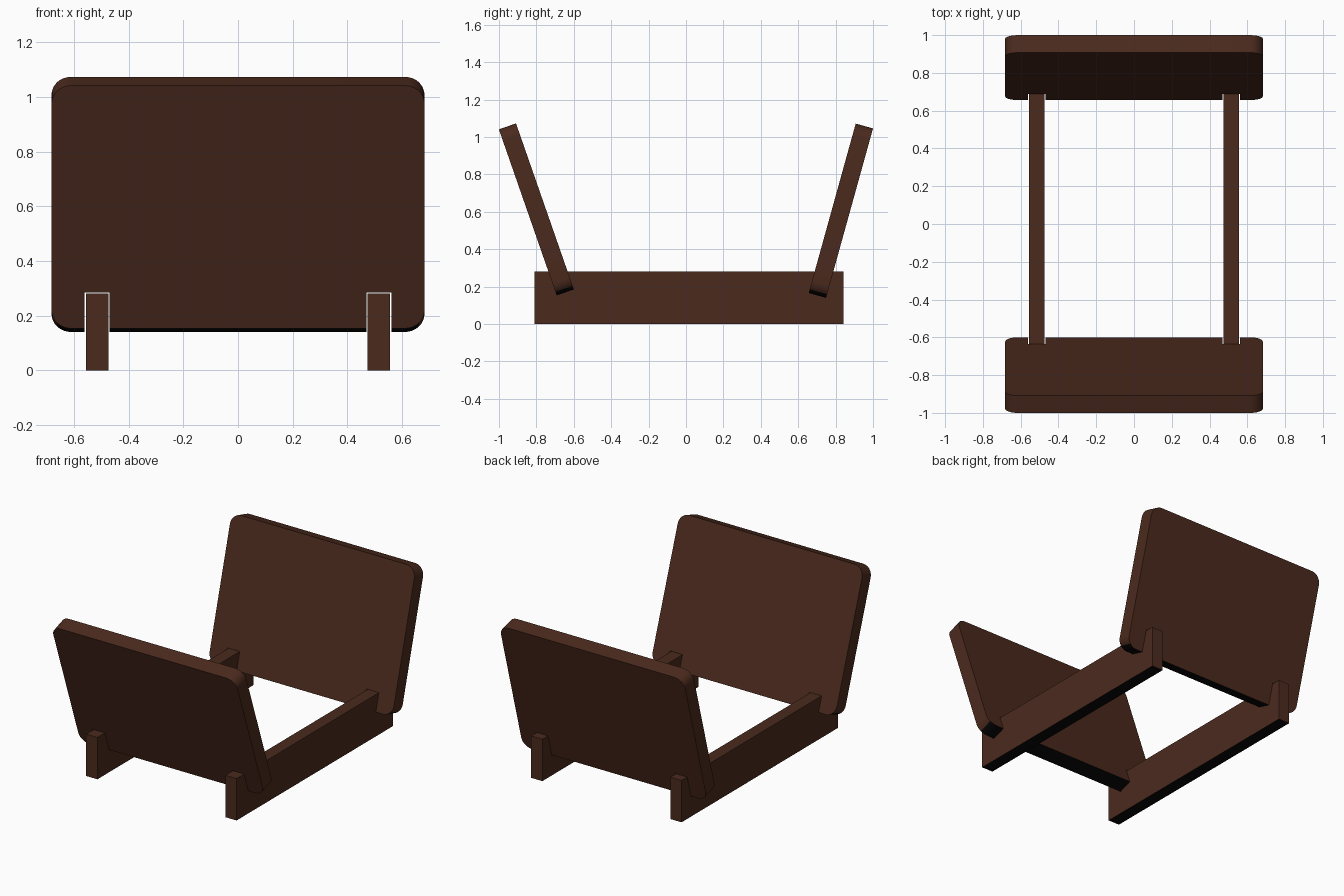
import bpy, bmesh, math
from mathutils import Matrix, Vector

if "Cube" in bpy.data.objects:
    bpy.data.objects.remove(bpy.data.objects["Cube"])


def material(name, rgb):
    mat = bpy.data.materials.new(name)
    mat.diffuse_color = (*rgb, 1)
    mat.use_nodes = True
    mat.node_tree.nodes["Principled BSDF"].inputs["Base Color"].default_value = mat.diffuse_color
    return mat


wood = material("dark brown wood", (0.07, 0.023, 0.0125))
black = material("black underside", (0.002, 0.002, 0.002))

RAIL_X, RAIL_W, RAIL_H = 0.515, 0.083, 0.28
GAP = 0.004


def add_object(name, bm):
    bmesh.ops.recalc_face_normals(bm, faces=bm.faces)
    mesh = bpy.data.meshes.new(name)
    bm.to_mesh(mesh)
    bm.free()
    mesh.materials.append(wood)
    mesh.materials.append(black)
    obj = bpy.data.objects.new(name, mesh)
    bpy.context.collection.objects.link(obj)
    return obj


def blacken_underside(obj):
    # faces that point down are black
    for p in obj.data.polygons:
        p.material_index = 1 if p.normal.z < -0.65 else 0


def box(name, lo, hi):
    lo, hi = Vector(lo), Vector(hi)
    bm = bmesh.new()
    bmesh.ops.create_cube(bm, size=1, matrix=Matrix.Translation((lo + hi) / 2)
                          @ Matrix.Diagonal((*(hi - lo), 1)))
    return add_object(name, bm)


def panel(name, y, z, tilt, thick, width=1.364, height=0.94, r=0.07, steps=8):
    # rounded rectangle outline, extruded and tilted about x
    bm = bmesh.new()
    pts = []
    for i, (sx, sz) in enumerate(((1, 1), (-1, 1), (-1, -1), (1, -1))):
        for k in range(steps + 1):
            a = math.pi / 2 * (i + k / steps)
            pts.append((sx * (width / 2 - r) + r * math.cos(a), -thick / 2,
                        sz * (height / 2 - r) + r * math.sin(a)))
    face = bm.faces.new([bm.verts.new(p) for p in pts])
    ext = bmesh.ops.extrude_face_region(bm, geom=[face])
    verts = [v for v in ext["geom"] if isinstance(v, bmesh.types.BMVert)]
    bmesh.ops.translate(bm, verts=verts, vec=(0, thick, 0))
    bm.transform(Matrix.Translation((0, y, z)) @ Matrix.Rotation(math.radians(tilt), 4, 'X'))
    obj = add_object(name, bm)
    # slots that straddle the two rails
    for x in (-RAIL_X, RAIL_X):
        w = RAIL_W / 2 + GAP
        cutter = box("slot_cutter", (x - w, -1.2, -0.2), (x + w, 1.2, RAIL_H + GAP))
        cutter.hide_render = True
        mod = obj.modifiers.new("slot", 'BOOLEAN')
        mod.operation, mod.solver, mod.object = 'DIFFERENCE', 'EXACT', cutter
        bpy.context.view_layer.objects.active = obj
        bpy.ops.object.modifier_apply(modifier=mod.name)
        bpy.data.objects.remove(cutter)
    blacken_underside(obj)
    bpy.ops.object.select_all(action='DESELECT')
    obj.select_set(True)
    bpy.ops.object.shade_smooth_by_angle(angle=math.radians(30))


# side rails
for side, x in (("left", -RAIL_X), ("right", RAIL_X)):
    blacken_underside(box(side + "_rail", (x - RAIL_W / 2, -0.81, 0),
                          (x + RAIL_W / 2, 0.842, RAIL_H)))

# leaning end panels
panel("front_panel", -0.80, 0.613, 19.2, 0.097)
panel("back_panel", 0.828, 0.606, -15.5, 0.096)
